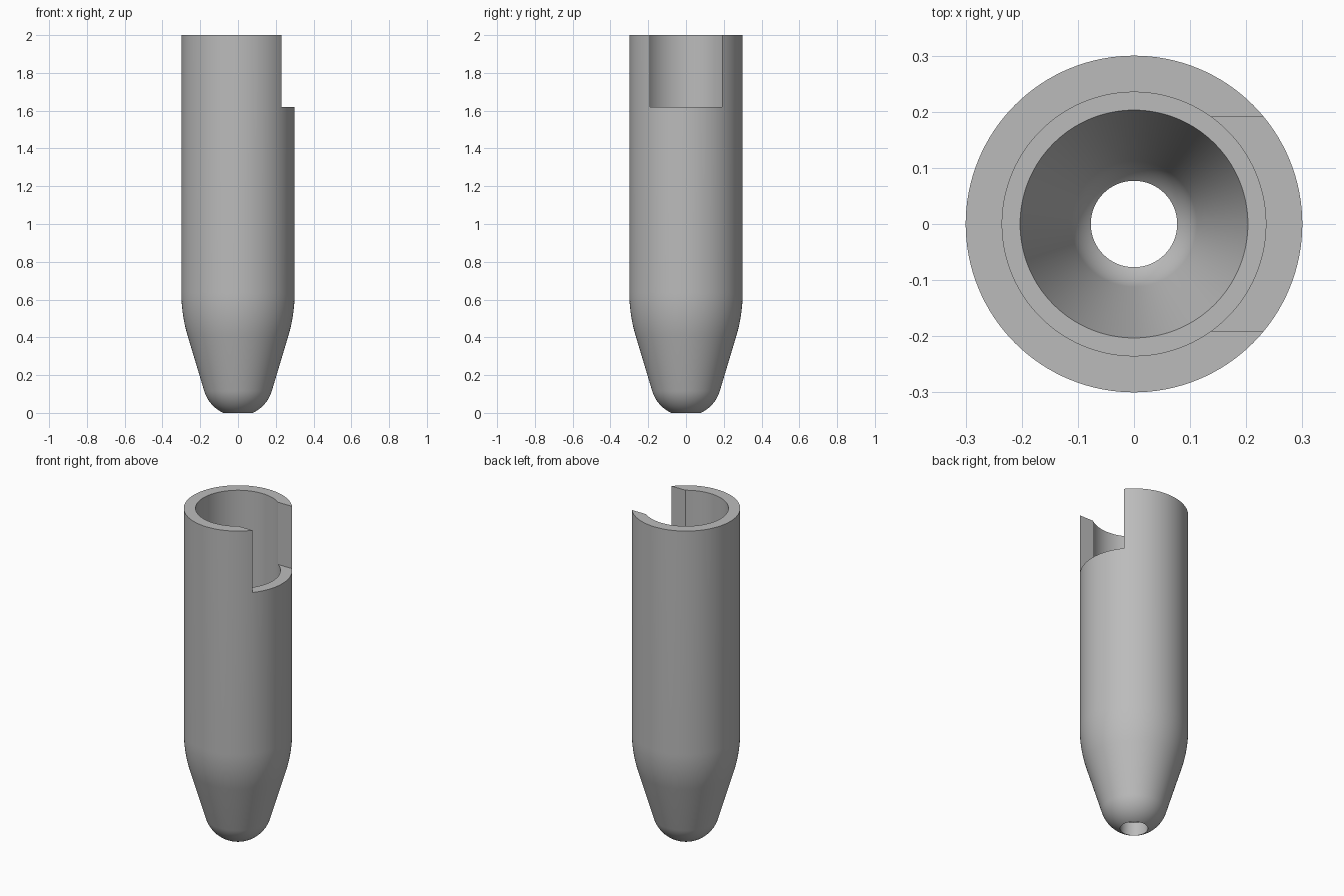
import bpy, bmesh
from math import sin, cos, tan, radians, pi

SEGMENTS = 128
OUTER, BORE, LEDGE, HOLE = 0.30, 0.235, 0.203, 0.077
TAPER = radians(16.7)      # slope of the nose wall
TIP_Z, TIP_R, WALL = 0.17, 0.187, 0.07

cube = bpy.data.objects.get("Cube")
if cube:
    bpy.data.objects.remove(cube, do_unlink=True)

grey = bpy.data.materials.new("grey plastic")
grey.use_nodes = True
colour = (0.5, 0.5, 0.5, 1)
grey.diffuse_color = colour
grey.node_tree.nodes["Principled BSDF"].inputs["Base Color"].default_value = colour


def arc(cx, cz, radius, start, end, steps):
    """Points of an arc in the radius/height plane."""
    angles = [start + (end - start) * i / steps for i in range(steps + 1)]
    return [(cx + radius * cos(a), cz + radius * sin(a)) for a in angles]


def tip_arc(radius):
    """Rounded nose tip, from the hole out to the tapered wall."""
    start = -pi / 2 + math_asin(HOLE / radius)
    return arc(0, TIP_Z, radius, start, -TAPER, 14)


def math_asin(value):
    from math import asin
    return asin(value)


# Outer wall: rounded tip, straight taper, soft blend into the barrel
tip = tip_arc(TIP_R)
tip_r, tip_z = tip[-1]
corner_z = tip_z + (OUTER - tip_r) / tan(TAPER)
blend_r = 0.8
blend_z = corner_z + blend_r * tan(TAPER / 2)
outside = tip + arc(OUTER - blend_r, blend_z, blend_r, -TAPER, 0, 12)
outside.append((OUTER, 2))

# Inner wall: wide bore, flat ledge, cone and rounded bowl down to the hole
bowl = tip_arc(TIP_R - WALL)
bowl_r, bowl_z = bowl[-1]
ledge_z = bowl_z + (LEDGE - bowl_r) / tan(TAPER)
inside = [(BORE, 2), (BORE, ledge_z), (LEDGE, ledge_z)] + bowl[::-1]

# Spin the closed profile into a hollow barrel
profile = outside + inside
bm = bmesh.new()
rings = []
for i in range(SEGMENTS):
    a = 2 * pi * i / SEGMENTS
    rings.append([bm.verts.new((r * cos(a), r * sin(a), z)) for r, z in profile])
n = len(profile)
for i in range(SEGMENTS):
    here, after = rings[i], rings[(i + 1) % SEGMENTS]
    for j in range(n):
        k = (j + 1) % n
        bm.faces.new((here[j], after[j], after[k], here[k]))
bmesh.ops.recalc_face_normals(bm, faces=bm.faces)
mesh = bpy.data.meshes.new("barrel")
bm.to_mesh(mesh)
bm.free()
mesh.materials.append(grey)
barrel = bpy.data.objects.new("barrel", mesh)
bpy.context.collection.objects.link(barrel)

# Rectangular notch in the left side of the rim
bpy.ops.mesh.primitive_cube_add(size=1, location=(0.3, 0, 1.87))
cutter = bpy.context.object
cutter.name = "notch_cutter"
cutter.scale = (0.6, 0.382, 0.5)
cutter.data.materials.append(grey)
cutter.hide_render = True
notch = barrel.modifiers.new("notch", "BOOLEAN")
notch.operation = "DIFFERENCE"
notch.solver = "EXACT"
notch.object = cutter

bpy.ops.object.select_all(action="DESELECT")
barrel.select_set(True)
bpy.context.view_layer.objects.active = barrel
bpy.ops.object.modifier_apply(modifier="notch")
bpy.data.objects.remove(cutter, do_unlink=True)
bpy.ops.object.shade_smooth_by_angle(angle=radians(30))
